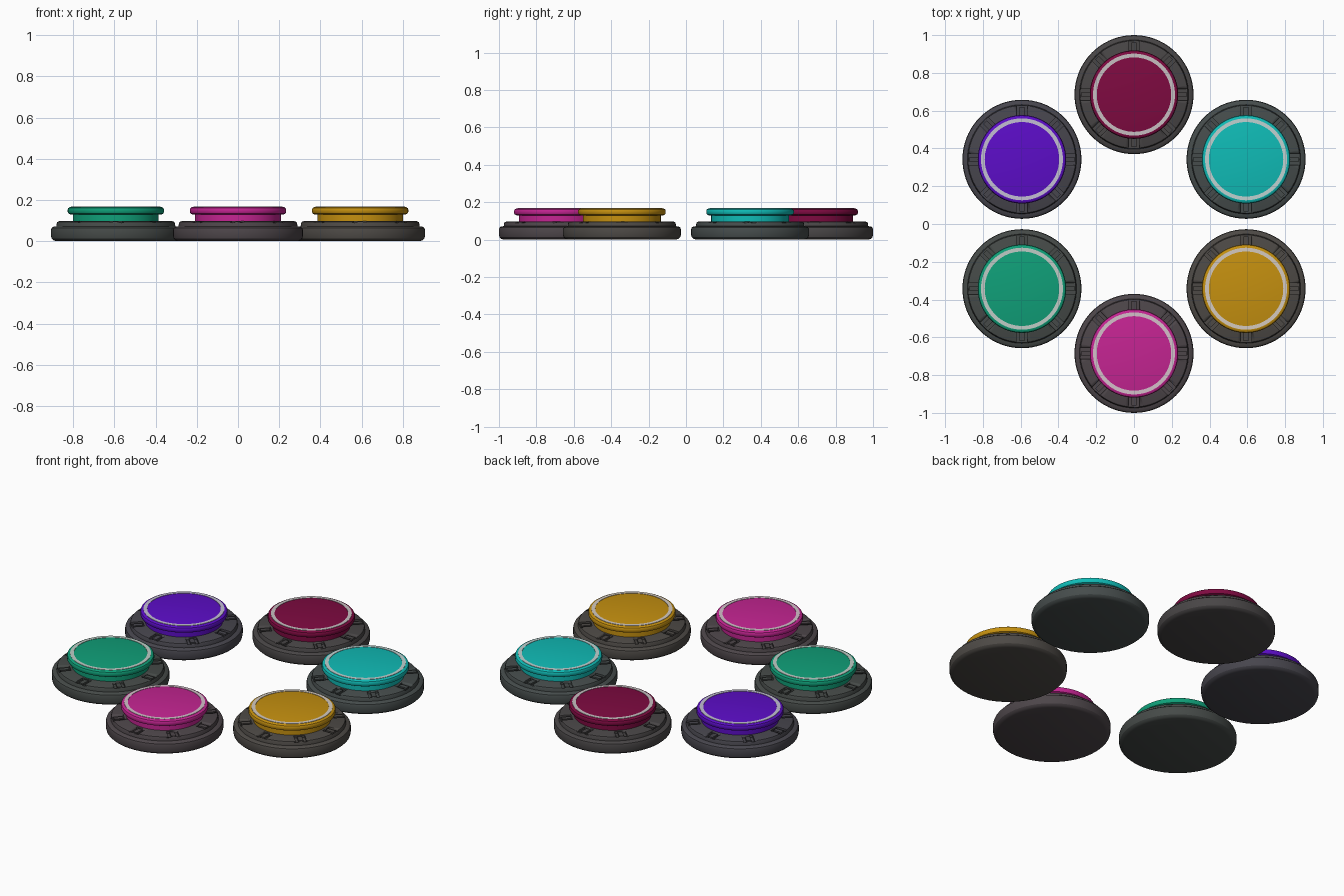
import bpy, bmesh
from math import radians, cos, sin
from mathutils import Matrix, Vector

if "Cube" in bpy.data.objects:
    bpy.data.objects.remove(bpy.data.objects["Cube"])

SEG = 72


def finish(name, bm, loc, color=None):
    bmesh.ops.recalc_face_normals(bm, faces=bm.faces[:])
    me = bpy.data.meshes.new(name)
    bm.to_mesh(me)
    bm.free()
    ob = bpy.data.objects.new(name, me)
    ob.location = loc
    bpy.context.collection.objects.link(ob)
    if color:
        m = bpy.data.materials.new(name)
        m.diffuse_color = (*color, 1)
        m.use_nodes = True
        m.node_tree.nodes["Principled BSDF"].inputs["Base Color"].default_value = m.diffuse_color
        me.materials.append(m)
    bpy.ops.object.select_all(action='DESELECT')
    ob.select_set(True)
    bpy.context.view_layer.objects.active = ob
    bpy.ops.object.shade_smooth_by_angle(angle=radians(30))
    return ob


def lathe(name, profile, loc, color, closed=False):
    bm = bmesh.new()
    vs = [bm.verts.new((r, 0, z)) for r, z in profile]
    pairs = list(zip(vs, vs[1:])) + ([(vs[-1], vs[0])] if closed else [])
    es = [bm.edges.new(p) for p in pairs]
    bmesh.ops.spin(bm, geom=vs + es, cent=(0, 0, 0), axis=(0, 0, 1),
                   angle=radians(360), steps=SEG, use_duplicate=False)
    bmesh.ops.remove_doubles(bm, verts=bm.verts[:], dist=1e-5)
    return finish(name, bm, loc, color)


def radial_boxes(name, r, size, z, loc, color=None):
    bm = bmesh.new()
    for k in range(8):
        mat = (Matrix.Rotation(radians(45 * k), 4, 'Z') @ Matrix.Translation((r, 0, z))
               @ Matrix.Diagonal((*size, 1)))
        bmesh.ops.create_cube(bm, size=1, matrix=mat)
    return finish(name, bm, loc, color)


base_profile = [(0, 0), (.29, 0), (.304, .005), (.312, .013), (.315, .025),
                (.315, .055), (.312, .064), (.304, .070), (.289, .072),
                (.287, .088), (.284, .094), (.277, .097), (0, .097)]
neck_profile = [(0, .09), (.208, .09), (.208, .132), (0, .132)]
cap_profile = [(0, .130), (.222, .130), (.230, .134), (.234, .142), (.234, .154),
               (.231, .161), (.225, .165), (.217, .167), (0, .167)]
ring_profile = [(.197, .165), (.217, .165), (.217, .169), (.197, .169)]

colors = {
    "teal": (30, (.005, .50, .47)),
    "maroon": (90, (.21, .003, .052)),
    "violet": (150, (.108, .004, .58)),
    "green": (210, (.005, .35, .19)),
    "magenta": (270, (.56, .018, .29)),
    "amber": (330, (.56, .28, .005)),
}

for name, (ang, c) in colors.items():
    a = radians(ang)
    loc = Vector((.685 * cos(a), .685 * sin(a), 0))
    grey = [.06 + .025 * v for v in c]
    pale = [.52 + .25 * v for v in c]
    # dark stepped base with eight radial slots
    base = lathe(name + "_base", base_profile, loc, grey)
    cutter = radial_boxes(name + "_slot_cutter", .252, (.064, .06, .03), .1, loc)
    cutter.hide_render = True
    cutter.hide_viewport = True
    cutter.display_type = 'WIRE'
    cut = base.modifiers.new("slots", 'BOOLEAN')
    cut.object = cutter
    cut.operation = 'DIFFERENCE'
    cut.solver = 'EXACT'
    # small clip inside each slot
    radial_boxes(name + "_clips", .252, (.05, .026, .014), .088, loc, grey)
    # coloured push button and pale ring
    lathe(name + "_button_neck", neck_profile, loc, c)
    lathe(name + "_button_cap", cap_profile, loc, c)
    lathe(name + "_button_ring", ring_profile, loc, pale, closed=True)
